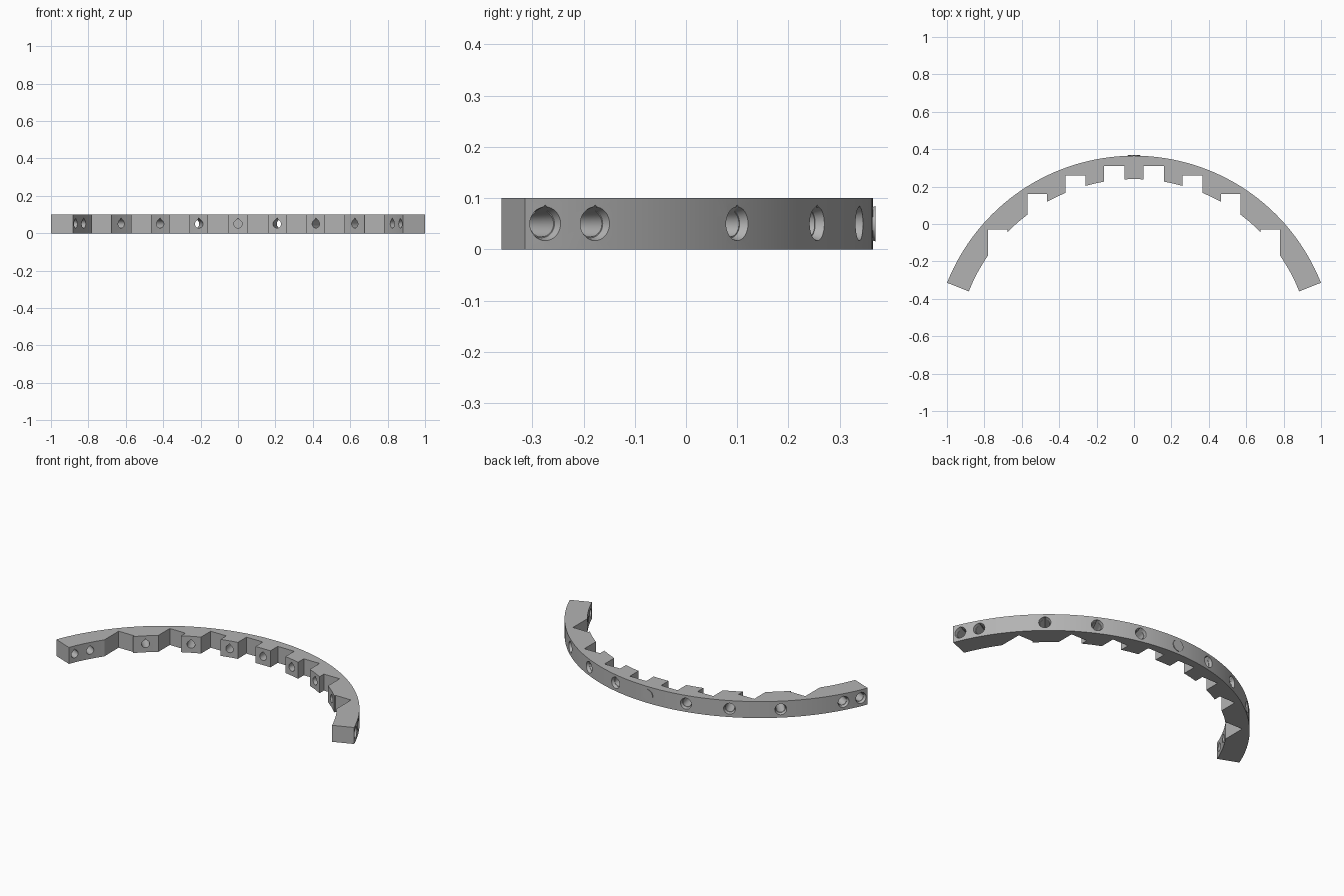
import bpy, bmesh
from math import sin, cos, pi, radians, sqrt, atan2
from mathutils import Matrix, Vector

if "Cube" in bpy.data.objects:
    bpy.data.objects.remove(bpy.data.objects["Cube"], do_unlink=True)

CENTER_Y = -0.71
OUTER, INNER = 1.075, 0.95
HEIGHT = 0.1
END = radians(21.6)

grey = bpy.data.materials.new("plain grey")
grey.use_nodes = True
colour = (0.45, 0.45, 0.45, 1)
grey.diffuse_color = colour
grey.node_tree.nodes["Principled BSDF"].inputs["Base Color"].default_value = colour


def make_object(name, bm):
    bmesh.ops.recalc_face_normals(bm, faces=bm.faces)
    mesh = bpy.data.meshes.new(name)
    bm.to_mesh(mesh)
    bm.free()
    mesh.materials.append(grey)
    obj = bpy.data.objects.new(name, mesh)
    bpy.context.collection.objects.link(obj)
    return obj


def arc(radius, start, end, steps):
    angles = [start + (end - start) * i / steps for i in range(steps + 1)]
    return [(radius * cos(a), CENTER_Y + radius * sin(a)) for a in angles]


def inner_angle(x):
    return atan2(sqrt(INNER ** 2 - x * x), x)


# Curved bar: outer arc, then the inner edge with its square notches
notches = [(0.05, 0.16, 0.31), (0.26, 0.365, 0.26),
           (0.465, 0.57, 0.16), (0.675, 0.78, -0.03)]
half = []
start = pi / 2
for near, far, top in notches:
    half += arc(INNER, start, inner_angle(near), 2)[0 if half else 1:]
    half += [(near, top), (far, top)]
    start = inner_angle(far)
half += arc(INNER, start, END, 4)
inner_edge = [(-x, y) for x, y in reversed(half)] + half
outline = inner_edge + arc(OUTER, END, pi - END, 64)

bm = bmesh.new()
base = bm.faces.new([bm.verts.new((x, y, 0)) for x, y in outline])
extruded = bmesh.ops.extrude_face_region(bm, geom=[base])
bmesh.ops.translate(bm, vec=(0, 0, HEIGHT),
                    verts=[v for v in extruded["geom"] if isinstance(v, bmesh.types.BMVert)])
bar = make_object("curved_notched_bar", bm)


def ring_profile(radius, pointed):
    """Circle, or a teardrop whose point faces up."""
    pts = []
    for i in range(32):
        a = 2 * pi * i / 32
        r = radius
        if pointed and abs(a - pi / 2) < pi / 4:
            r = radius / cos(pi / 4 - abs(a - pi / 2))
        pts.append((r * cos(a), r * sin(a)))
    return pts


def hole_cutters(name, rings, pointed):
    """Radial holes; rings lists (distance from centre, hole radius)."""
    bm = bmesh.new()
    for degrees in hole_angles:
        a = radians(degrees)
        out, side = Vector((cos(a), sin(a), 0)), Vector((-sin(a), cos(a), 0))
        loops = []
        for dist, radius in rings:
            mid = Vector((0, CENTER_Y, HEIGHT / 2)) + out * dist
            loops.append([bm.verts.new(mid + side * u + Vector((0, 0, w)))
                          for u, w in ring_profile(radius, pointed)])
        first, last = loops
        for i in range(32):
            j = (i + 1) % 32
            bm.faces.new((first[i], first[j], last[j], last[i]))
        bm.faces.new(first)
        bm.faces.new(last)
    return make_object(name, bm)


# Teardrop bores through each tooth, with a round countersink outside
right_angles = [23.9, 29.7, 48.9, 64.0, 77.3]
hole_angles = right_angles + [90] + [180 - a for a in right_angles]
bores = hole_cutters("bore_cutter", [(0.92, 0.0212), (1.1, 0.0268)], True)
sinks = hole_cutters("countersink_cutter", [(1.057, 0.0275), (1.08, 0.0345)], False)

bpy.context.view_layer.objects.active = bar
bar.select_set(True)
for cutter in (bores, sinks):
    mod = bar.modifiers.new("holes", "BOOLEAN")
    mod.operation = "DIFFERENCE"
    mod.solver = "EXACT"
    mod.object = cutter
    cutter.hide_render = True
    bpy.ops.object.modifier_apply(modifier=mod.name)
    bpy.data.objects.remove(cutter, do_unlink=True)

bpy.ops.object.shade_smooth_by_angle(angle=radians(20))
